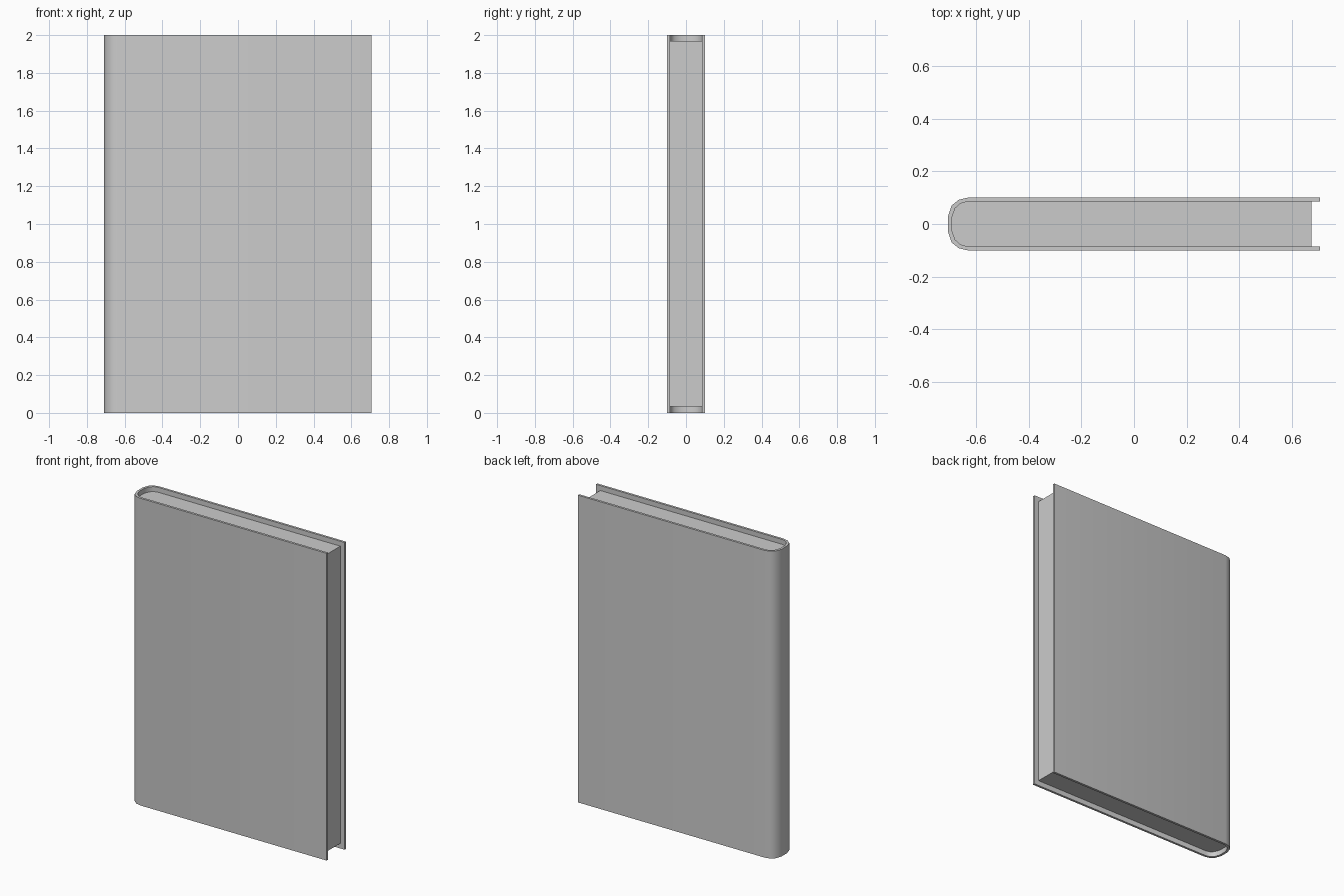
import bpy, bmesh

if "Cube" in bpy.data.objects:
    bpy.data.objects.remove(bpy.data.objects["Cube"])

HALF_W, PAGE_EDGE = 0.708, 0.677


def mirror_y(half):
    """Continue a half profile (y > 0) round the spine to the other side."""
    return half + [(x, -y) for x, y in reversed(half)]


def prism(name, quads, z0, z1):
    """Extrude a strip of flat faces upward into a closed solid."""
    bm = bmesh.new()
    for quad in quads:
        bm.faces.new([bm.verts.new((x, y, z0)) for x, y in quad])
    bmesh.ops.remove_doubles(bm, verts=bm.verts[:], dist=1e-5)
    ext = bmesh.ops.extrude_face_region(bm, geom=bm.faces[:], use_keep_orig=True)
    top = [g for g in ext["geom"] if isinstance(g, bmesh.types.BMVert)]
    bmesh.ops.translate(bm, verts=top, vec=(0, 0, z1 - z0))
    bmesh.ops.recalc_face_normals(bm, faces=bm.faces[:])
    mesh = bpy.data.meshes.new(name)
    bm.to_mesh(mesh)
    bm.free()
    obj = bpy.data.objects.new(name, mesh)
    bpy.context.collection.objects.link(obj)
    bpy.ops.object.select_all(action="DESELECT")
    obj.select_set(True)
    bpy.context.view_layer.objects.active = obj
    bpy.ops.object.shade_smooth_by_angle(angle=0.7)
    return obj


# Rounded spine profiles, from the front-edge side round to the spine
outer = [(-0.635, 0.1), (-0.668, 0.092), (-0.695, 0.07), (-0.709, 0.028)]
inner = [(-0.635, 0.085), (-0.661, 0.078), (-0.681, 0.06), (-0.694, 0.025)]

# Cover: two boards joined by the curved spine
out_u = mirror_y([(HALF_W, 0.1)] + outer)
in_u = mirror_y([(HALF_W, 0.085)] + inner)
cover = prism("cover", [(out_u[i], out_u[i + 1], in_u[i + 1], in_u[i])
                        for i in range(len(out_u) - 1)], 0.0, 2.0)

# Page block: fills the cover, set back at top, bottom and front edge
pages = prism("pages", [mirror_y([(PAGE_EDGE, 0.085)] + inner)], 0.033, 1.968)
